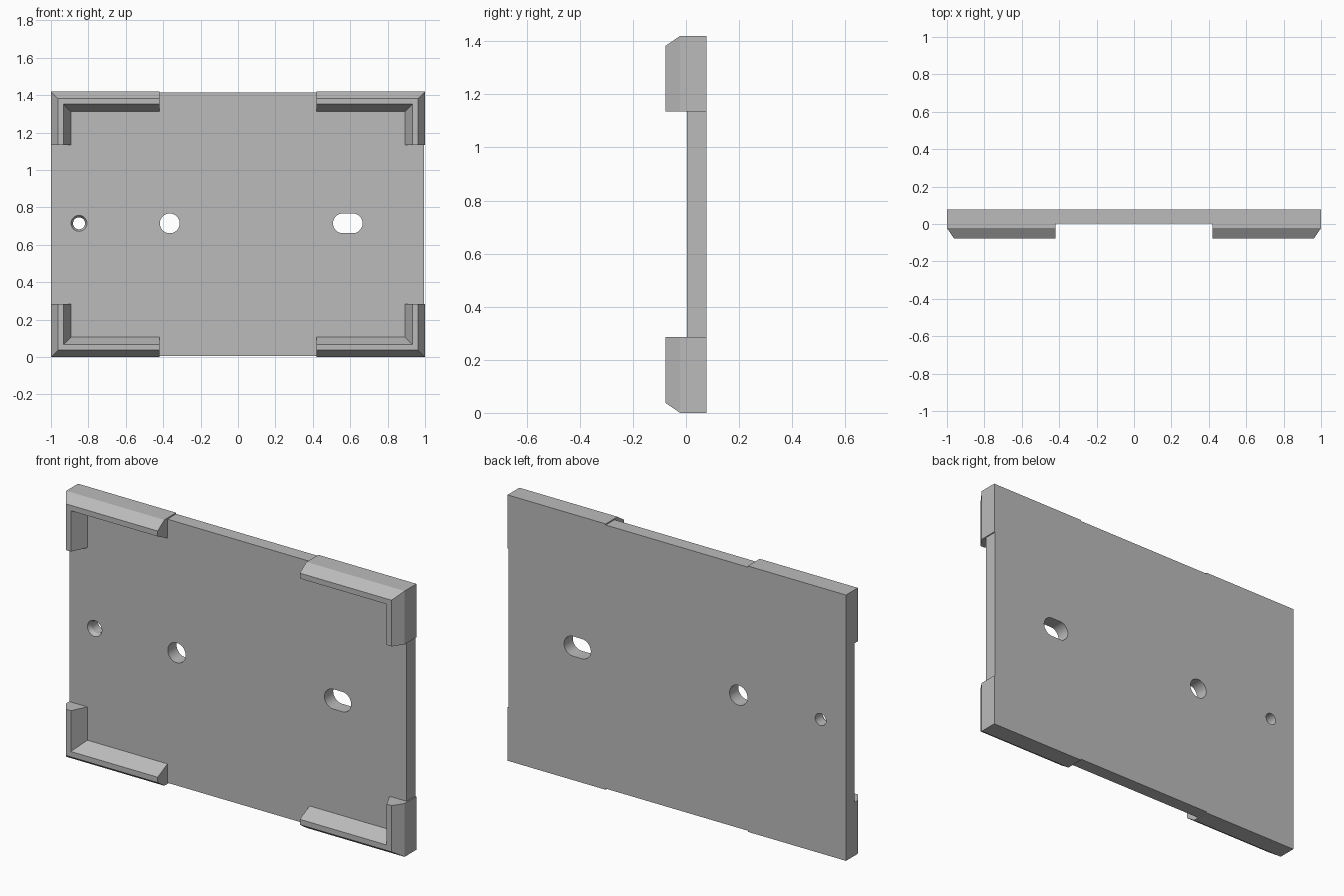
import bpy, bmesh, math

cube = bpy.data.objects.get("Cube")
if cube:
    bpy.data.objects.remove(cube, do_unlink=True)

HEIGHT = 1.42
BACK, FACE = 0.078, 0.004          # plate back and front depth
MID_Z = 0.715

grey = bpy.data.materials.new("plain_grey")
grey.use_nodes = True
colour = (0.5, 0.5, 0.5, 1)
grey.diffuse_color = colour
grey.node_tree.nodes["Principled BSDF"].inputs["Base Color"].default_value = colour


def solid(name, rings):
    """Skin a row of equal rings into a closed solid."""
    bm = bmesh.new()
    rows = [[bm.verts.new(p) for p in ring] for ring in rings]
    n = len(rows[0])
    for a, b in zip(rows, rows[1:]):
        for i in range(n):
            j = (i + 1) % n
            bm.faces.new((a[i], a[j], b[j], b[i]))
    bm.faces.new(rows[0])
    bm.faces.new(rows[-1])
    bmesh.ops.recalc_face_normals(bm, faces=bm.faces)
    mesh = bpy.data.meshes.new(name)
    bm.to_mesh(mesh)
    bm.free()
    mesh.materials.append(grey)
    obj = bpy.data.objects.new(name, mesh)
    bpy.context.collection.objects.link(obj)
    return obj


def combine(target, other, operation):
    """Apply a boolean and drop the helper."""
    mod = target.modifiers.new(operation, "BOOLEAN")
    mod.operation, mod.solver, mod.object = operation, "EXACT", other
    bpy.context.view_layer.objects.active = target
    bpy.ops.object.modifier_apply(modifier=mod.name)
    bpy.data.objects.remove(other, do_unlink=True)


def hole_ring(x, y, radius, stretch=0, sides=48):
    """Circle, or a slot when stretched along x."""
    ring = []
    for i in range(sides):
        a = 2 * math.pi * (i + 0.5) / sides
        shift = math.copysign(stretch, math.cos(a))
        ring.append((x + shift + radius * math.cos(a), y, MID_Z + radius * math.sin(a)))
    return ring


# Base plate, slightly lower than the corners, flush on the right side
left, right, low, high = 0.994, -1, 0.006, HEIGHT - 0.006
plate = solid("mounting_plate", [
    [(right, y, low), (left, y, low), (left, y, high), (right, y, high)]
    for y in (FACE, BACK)])

# Corner clips: a mitred lip swept around each corner (inset, depth)
lip = [(0, BACK), (0, -0.022), (0.038, -0.078), (0.067, -0.078),
       (0.107, FACE), (0.107, BACK)]
ARM_X, ARM_Z = 0.58, 0.285
for sx in (-1, 1):
    for top in (False, True):
        def place(dx, y, dz):
            return (sx * (1 - dx), y, HEIGHT - dz if top else dz)
        clip = solid("corner_clip", [
            [place(ARM_X, y, d) for d, y in lip],
            [place(d, y, d) for d, y in lip],
            [place(d, y, ARM_Z) for d, y in lip]])
        combine(plate, clip, "UNION")

# Round hole and slot straight through
for x, stretch in ((-0.365, 0), (0.587, 0.026)):
    cutter = solid("hole_cutter", [hole_ring(x, y, 0.053, stretch) for y in (-0.1, 0.1)])
    combine(plate, cutter, "DIFFERENCE")

# Small countersunk hole
sink = [(-0.016, 0.053), (0.024, 0.032), (0.1, 0.032)]
combine(plate, solid("sink_cutter", [hole_ring(-0.85, y, r) for y, r in sink]), "DIFFERENCE")

# Smooth hole walls, crisp edges elsewhere
bpy.ops.object.select_all(action="DESELECT")
plate.select_set(True)
bpy.context.view_layer.objects.active = plate
bpy.ops.object.shade_smooth_by_angle(angle=math.radians(25))
